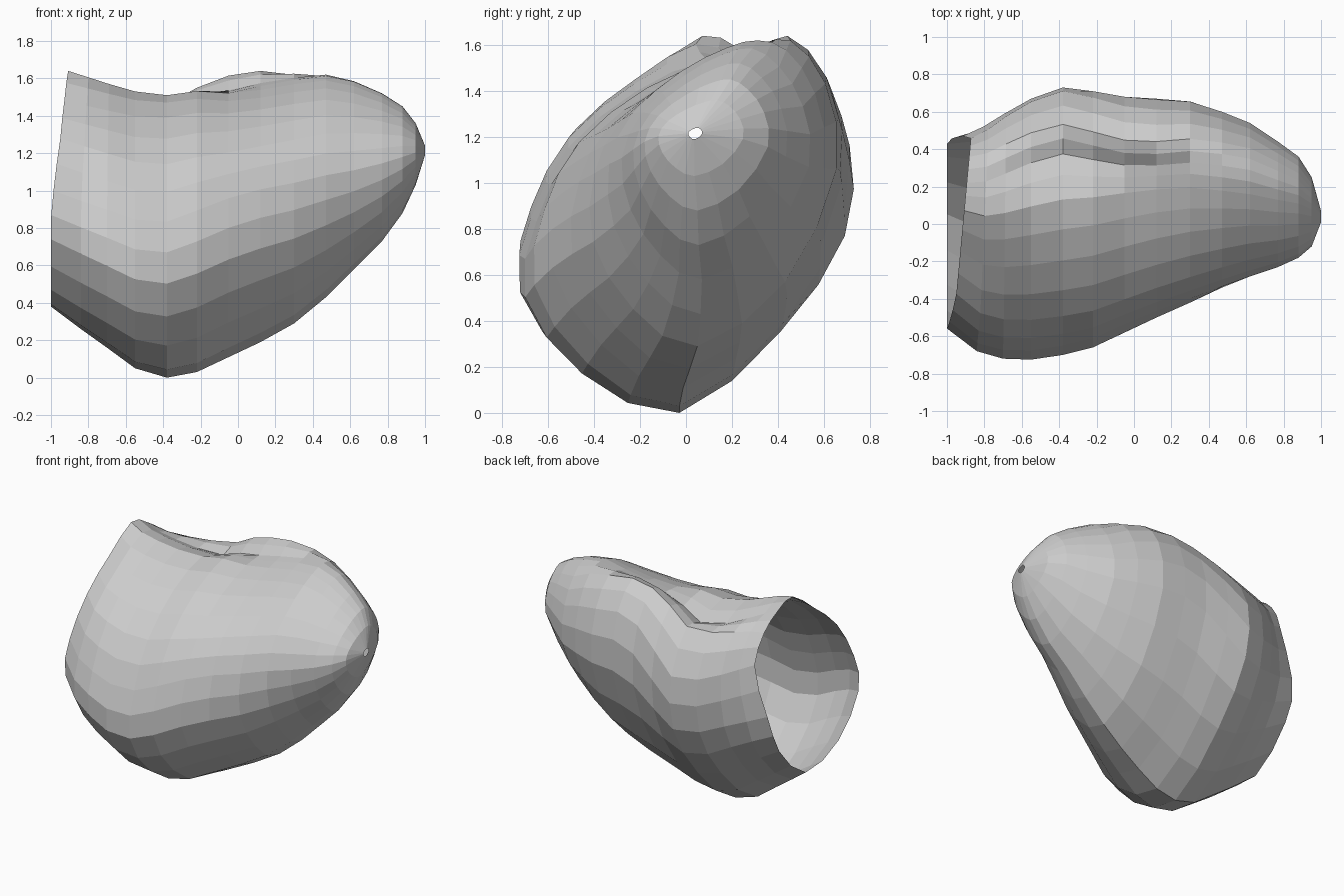
import bpy, bmesh

if "Cube" in bpy.data.objects:
    bpy.data.objects.remove(bpy.data.objects["Cube"])

# Characteristic cross-sections (y, z): from the bottom, up the front, over the top, down the back
RIM = [(.05, .38), (-.33, .47), (-.56, .74), (-.53, 1.0), (-.38, 1.28), (-.15, 1.48),
       (.07, 1.64), (.22, 1.59), (.36, 1.48), (.46, 1.28), (.46, .93), (.36, .65)]
BELLY = [(-.03, 0), (-.46, .17), (-.71, .5), (-.66, .83), (-.5, 1.14), (-.2, 1.39),
         (.13, 1.51), (.38, 1.42), (.54, 1.45), (.72, 1.15), (.695, .76), (.41, .35)]
MIDDLE = [(.02, .2), (-.3, .38), (-.49, .7), (-.45, 1.01), (-.33, 1.23), (-.07, 1.42),
          (.19, 1.52), (.31, 1.555), (.43, 1.64), (.6, 1.47), (.66, 1.07), (.44, .53)]
NOSE = [(.06, .75), (-.08, .83), (-.18, .98), (-.21, 1.15), (-.14, 1.3), (0, 1.42),
        (.13, 1.49), (.23, 1.51), (.32, 1.45), (.4, 1.32), (.42, 1.12), (.27, .87)]
KEYS = [(-1.0, RIM), (-.4, BELLY), (.02, MIDDLE), (.58, NOSE), (1.01, NOSE)]

# Stations along the body: x, y min, y max, z min, z max
STATIONS = [
    (-1.0, -.56, .47, .38, 1.64), (-.84, -.68, .52, .26, 1.605),
    (-.7, -.72, .59, .16, 1.57), (-.55, -.725, .67, .05, 1.53),
    (-.38, -.70, .73, .0, 1.51), (-.22, -.66, .71, .03, 1.55),
    (-.05, -.58, .68, .11, 1.615), (.12, -.50, .67, .19, 1.64),
    (.3, -.42, .655, .29, 1.625), (.47, -.34, .60, .43, 1.62),
    (.62, -.28, .54, .58, 1.585), (.77, -.23, .44, .73, 1.52),
    (.88, -.18, .36, .88, 1.45), (.95, -.12, .25, 1.03, 1.36),
    (1.0, .01, .07, 1.19, 1.24)]


def blend(x):
    """Cross-section between the two nearest key sections."""
    for (xa, a), (xb, b) in zip(KEYS, KEYS[1:]):
        if x <= xb:
            t = (x - xa) / (xb - xa)
            return [tuple(p[k] + (q[k] - p[k]) * t for k in (0, 1)) for p, q in zip(a, b)]


def double(points):
    """Closed smooth curve with a midpoint inserted on every side."""
    out = []
    n = len(points)
    for i in range(n):
        p0, p1, p2, p3 = (points[(i + k) % n] for k in (-1, 0, 1, 2))
        out += [p1, tuple((9 * (p1[k] + p2[k]) - p0[k] - p3[k]) / 16 for k in (0, 1))]
    return out


def fit(values, low, high):
    """Stretch values to the given range."""
    a, b = min(values), max(values)
    return [low + (v - a) / (b - a) * (high - low) for v in values]


# Hollow shell: rings bridged from the open mouth to the small hole in the nose
bm = bmesh.new()
rings = []
for i, (x, y0, y1, z0, z1) in enumerate(STATIONS):
    section = double(blend(x))
    ys = fit([p[0] for p in section], y0, y1)
    zs = fit([p[1] for p in section], z0, z1)
    lean = (.085, .04, .01)[i] if i < 3 else 0   # the mouth's upper lip leans inward
    rings.append([bm.verts.new((x + lean * (1 + 1.1 * y) * min(1, max(0, (z - .85) / .4)), y, z))
                  for y, z in zip(ys, zs)])
for a, b in zip(rings, rings[1:]):
    for j in range(len(a)):
        k = (j + 1) % len(a)
        bm.faces.new((a[j], a[k], b[k], b[j]))
bmesh.ops.recalc_face_normals(bm, faces=bm.faces)

mesh = bpy.data.meshes.new("hollow_shell")
bm.to_mesh(mesh)
bm.free()
bpy.context.collection.objects.link(bpy.data.objects.new("hollow_shell", mesh))
